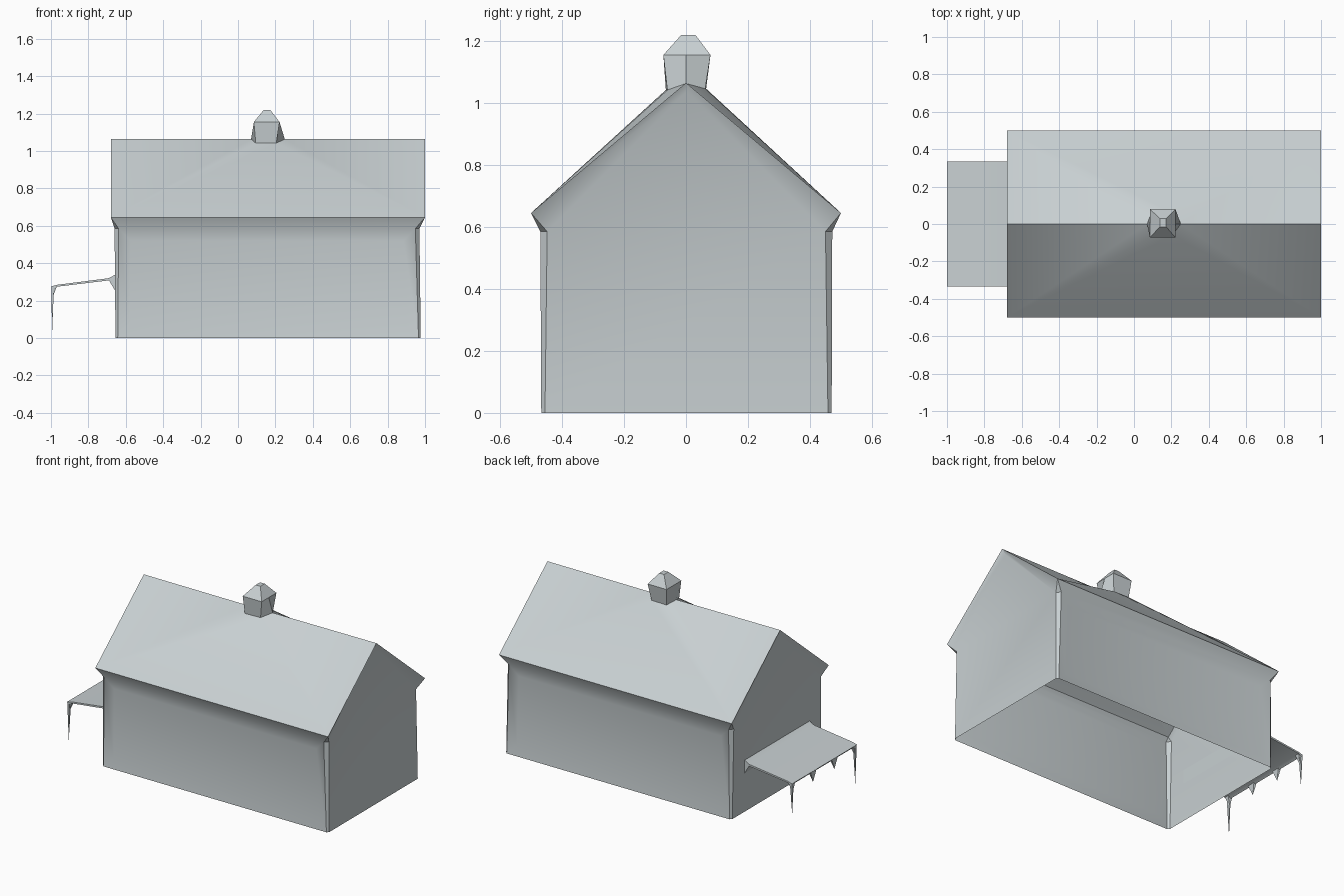
import bpy
import bmesh
import math

if "Cube" in bpy.data.objects:
    bpy.data.objects.remove(bpy.data.objects["Cube"], do_unlink=True)

COLOUR = (0.58, 0.63, 0.645, 1.0)
mat = bpy.data.materials.new("pale_grey")
mat.use_nodes = True
mat.diffuse_color = COLOUR
mat.node_tree.nodes["Principled BSDF"].inputs["Base Color"].default_value = COLOUR


def finish(name, bm):
    """Turn a bmesh into a named, coloured object."""
    bmesh.ops.remove_doubles(bm, verts=bm.verts, dist=0.0005)
    bmesh.ops.recalc_face_normals(bm, faces=bm.faces)
    mesh = bpy.data.meshes.new(name)
    bm.to_mesh(mesh)
    bm.free()
    mesh.materials.append(mat)
    obj = bpy.data.objects.new(name, mesh)
    bpy.context.collection.objects.link(obj)
    bpy.ops.object.select_all(action="DESELECT")
    obj.select_set(True)
    bpy.context.view_layer.objects.active = obj
    bpy.ops.object.shade_smooth_by_angle(angle=math.radians(35))


def ring(bm, x0, x1, y0, y1, z, cut=0.0):
    """Rectangle of vertices with its corners cut off."""
    points = [(x0 + cut, y0), (x1 - cut, y0), (x1, y0 + cut), (x1, y1 - cut),
              (x1 - cut, y1), (x0 + cut, y1), (x0, y1 - cut), (x0, y0 + cut)]
    return [bm.verts.new((x, y, z)) for x, y in points]


def bridge(bm, low, high):
    count = len(low)
    return [bm.faces.new((low[i], low[(i + 1) % count], high[(i + 1) % count], high[i]))
            for i in range(count)]


# Chimney foot where it meets the roof: left, front pair, right, back pair
FOOT = [(0.07, 0, 1.063), (0.095, -0.065, 1.042), (0.205, -0.06, 1.042),
        (0.25, 0, 1.063), (0.205, 0.062, 1.046), (0.095, 0.065, 1.046)]

# House shell, open underneath: walls with flared eaves
bm = bmesh.new()
base = ring(bm, -0.655, 0.977, -0.467, 0.47, 0, 0.012)
wall_top = ring(bm, -0.66, 0.97, -0.47, 0.472, 0.585, 0.022)
eaves = ring(bm, -0.68, 1.0, -0.5, 0.5, 0.645)
walls = bridge(bm, base, wall_top)
for i in (0, 1, 3, 4, 5, 7):
    j = (i + 1) % 8
    bm.faces.new((wall_top[i], wall_top[j], eaves[j], eaves[i]))

# Gables, set slightly in from the roof ends
ridge = [bm.verts.new((x, 0, 1.065)) for x in (-0.68, 1.0)]
for apex_x, a, b, top in ((0.974, 2, 3, ridge[1]), (-0.664, 6, 7, ridge[0])):
    apex = bm.verts.new((apex_x, 0, 1.035))
    bm.faces.new((wall_top[a], wall_top[b], apex))
    bm.faces.new((wall_top[b], eaves[b], top, apex))
    bm.faces.new((eaves[a], wall_top[a], apex, top))

# Roof slopes, rising gently towards the chimney foot
hole = [bm.verts.new(p) for p in FOOT]
for left, right, near_left, near_right in ((0, 1, 1, 2), (5, 4, 5, 4)):
    fans = (
        (eaves[left], (ridge[0], hole[0], hole[near_left], hole[near_right])),
        (eaves[right], (hole[near_right], hole[3], ridge[1])),
    )
    for corner, rim in fans:
        for a, b in zip(rim, rim[1:]):
            bm.faces.new((corner, a, b))
    bm.faces.new((eaves[left], eaves[right], hole[near_right]))

# Long walls bow in slightly between the corners
bmesh.ops.recalc_face_normals(bm, faces=bm.faces)
bmesh.ops.inset_individual(bm, faces=[walls[0], walls[4]], thickness=0.09, depth=-0.013)
finish("house_shell", bm)

# Chimney with a wide shoulder and a small peaked top
bm = bmesh.new()
foot = [bm.verts.new(p) for p in FOOT]
levels = [(0.085, 0.222, -0.073, 0.079, 1.155), (0.138, 0.172, -0.015, 0.03, 1.22)]
for x0, x1, y0, y1, z in levels:
    upper = [bm.verts.new(p) for p in (
        (x0, 0, z), (x0, y0, z), (x1, y0, z), (x1, 0, z), (x1, y1, z), (x0, y1, z))]
    bridge(bm, foot, upper)
    foot = upper
bm.faces.new(foot)
finish("chimney", bm)

# Porch roof: thin sloping sheet running into the end wall
bm = bmesh.new()
profile = [(-0.655, 0.34), (-0.69, 0.32), (-0.97, 0.284), (-1.0, 0.275),
           (-0.99, 0.262), (-0.97, 0.274), (-0.69, 0.308), (-0.655, 0.25)]
sides = [[bm.verts.new((x, y, z)) for x, z in profile] for y in (-0.335, 0.335)]
bridge(bm, *sides)
for side in sides:
    bm.faces.new(side)
finish("porch_roof", bm)


def spike(name, y, half_width, tip_z, depth):
    """Thin pointed piece hanging from the outer porch edge."""
    bm = bmesh.new()
    top = [bm.verts.new(p) for p in
           ((-0.998, y - half_width, 0.272), (-0.998 + depth, y - half_width, 0.278),
            (-0.998 + depth, y + half_width, 0.278), (-0.998, y + half_width, 0.272))]
    bm.faces.new(top)
    tip = bm.verts.new((-0.994, y, tip_z))
    for i in range(4):
        bm.faces.new((top[i], top[(i + 1) % 4], tip))
    finish(name, bm)


# Tapering corner posts, their brackets, and teeth along the edge
for label, side, tip_z in (("front", -1, 0.02), ("back", 1, 0.07)):
    spike(label + "_porch_post", side * 0.325, 0.01, tip_z, 0.014)
    spike(label + "_porch_bracket", side * 0.318, 0.016, 0.21, 0.03)
    spike(label + "_porch_tooth", side * 0.11, 0.03, 0.2, 0.02)
